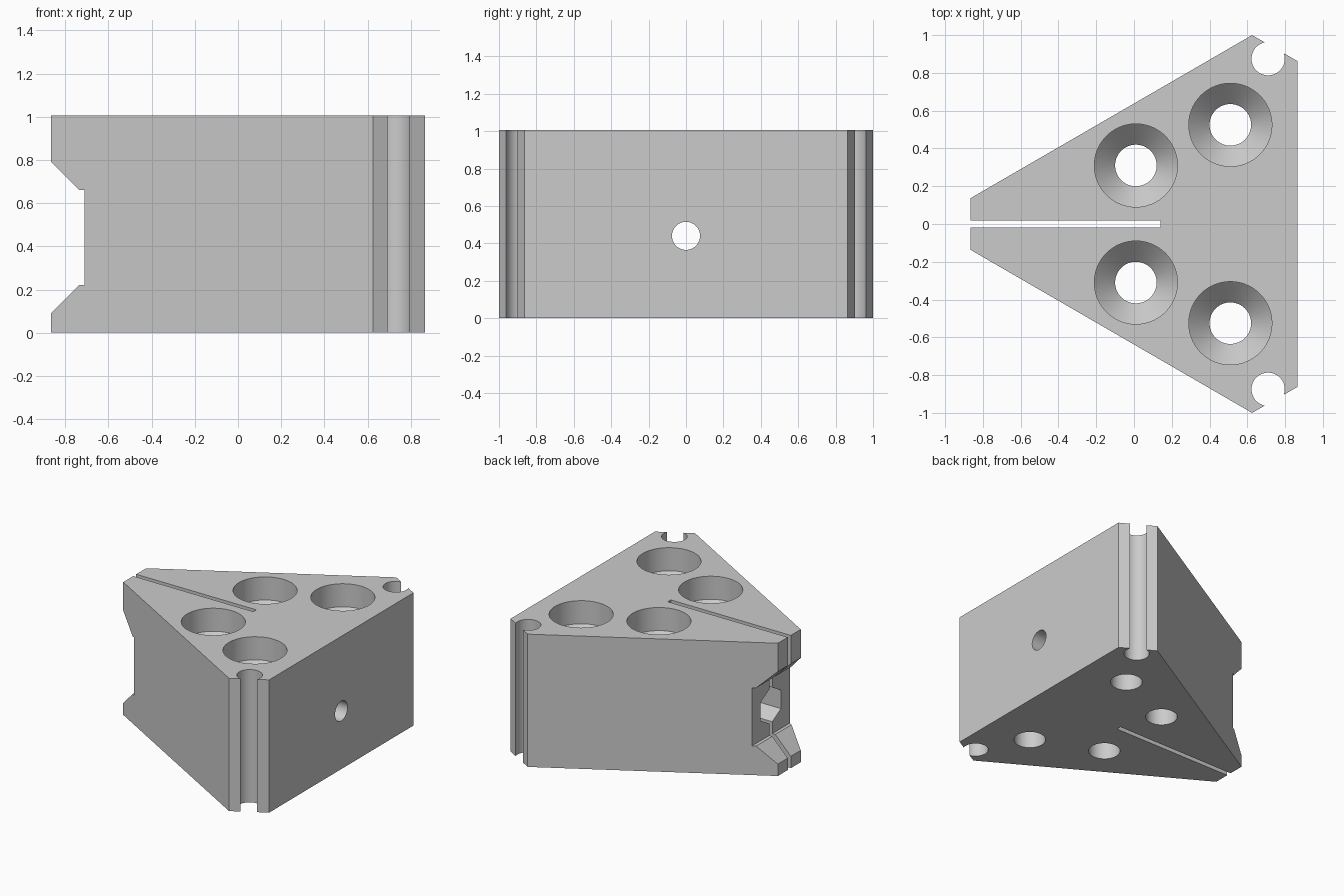
import bpy, bmesh, math
from mathutils import Matrix, Vector

cube = bpy.data.objects.get("Cube")
if cube:
    bpy.data.objects.remove(cube, do_unlink=True)

HEIGHT = 1.005
BOLT_Z = 0.44

grey = bpy.data.materials.new("light grey")
grey.use_nodes = True
colour = (0.6, 0.6, 0.6, 1)
grey.diffuse_color = colour
grey.node_tree.nodes["Principled BSDF"].inputs["Base Color"].default_value = colour


def new_object(name, bm):
    bmesh.ops.recalc_face_normals(bm, faces=bm.faces[:])
    mesh = bpy.data.meshes.new(name)
    bm.to_mesh(mesh)
    bm.free()
    mesh.materials.append(grey)
    obj = bpy.data.objects.new(name, mesh)
    bpy.context.collection.objects.link(obj)
    return obj


def prism(name, outline, offset):
    """Extrude a closed outline of 3D points along an offset."""
    bm = bmesh.new()
    face = bm.faces.new([bm.verts.new(p) for p in outline])
    made = bmesh.ops.extrude_face_region(bm, geom=[face])["geom"]
    verts = [v for v in made if isinstance(v, bmesh.types.BMVert)]
    bmesh.ops.translate(bm, verts=verts, vec=Vector(offset))
    return new_object(name, bm)


def lathe(name, profile, matrix, sides=64):
    """Stack rings of (radius, height) into a closed turned solid."""
    bm = bmesh.new()
    rings = []
    for r, z in profile:
        rings.append([bm.verts.new(matrix @ Vector((r * math.cos(a), r * math.sin(a), z)))
                      for a in (math.tau * i / sides for i in range(sides))])
    for low, high in zip(rings, rings[1:]):
        for i in range(sides):
            j = (i + 1) % sides
            bm.faces.new((low[i], low[j], high[j], high[i]))
    bm.faces.new(rings[0][::-1])
    bm.faces.new(rings[-1])
    return new_object(name, bm)


# Wedge body with blunt corners
half = [(-0.865, 0.137), (0.625, 1.0), (0.865, 0.863)]
outline = half + [(x, -y) for x, y in reversed(half)]
body = prism("wedge_block", [(x, y, 0) for x, y in outline], (0, 0, HEIGHT))

cutters = []

# Flared notch in the narrow end
lower = [(-1.0, -0.045), (-0.735, 0.22), (-0.71, 0.22)]
notch = lower + [(x, 2 * BOLT_Z - z) for x, z in reversed(lower)]
cutters.append(prism("notch_cutter", [(x, -0.5, z) for x, z in notch], (0, 1, 0)))

# Clamping slot
slot = [(-1, -0.018), (0.14, -0.018), (0.14, 0.018), (-1, 0.018)]
cutters.append(prism("slot_cutter", [(x, y, -0.1) for x, y in slot], (0, 0, 1.3)))

# Counterbored screw holes and corner grooves, mirrored across the slot
screw = [(0.11, -0.1), (0.11, 0.72), (0.22, 0.83), (0.22, 1.1)]
for side in (1, -1):
    for x, y in ((0.01, 0.31), (0.51, 0.525)):
        cutters.append(lathe("screw_hole_cutter", screw, Matrix.Translation((x, side * y, 0))))
    cutters.append(lathe("corner_groove_cutter", [(0.088, -0.1), (0.088, 1.1)],
                         Matrix.Translation((0.71, side * 0.875, 0))))

# Cross bolt hole with a hexagonal nut pocket
along_x = Matrix.Translation((0, 0, BOLT_Z)) @ Matrix.Rotation(math.pi / 2, 4, "Y")
cutters.append(lathe("bolt_hole_cutter", [(0.075, -1), (0.075, 1)], along_x))
cutters.append(lathe("nut_pocket_cutter", [(0.14, -0.9), (0.14, -0.5)], along_x, 6))

# Cut every opening
for cutter in cutters:
    mod = body.modifiers.new(cutter.name, "BOOLEAN")
    mod.operation = "DIFFERENCE"
    mod.solver = "EXACT"
    mod.object = cutter

bpy.context.view_layer.update()
cut = bpy.data.meshes.new_from_object(body.evaluated_get(bpy.context.evaluated_depsgraph_get()))
body.modifiers.clear()
body.data = cut
for cutter in cutters:
    bpy.data.objects.remove(cutter, do_unlink=True)

bpy.ops.object.select_all(action="DESELECT")
body.select_set(True)
bpy.context.view_layer.objects.active = body
bpy.ops.object.shade_smooth_by_angle(angle=math.radians(25))
